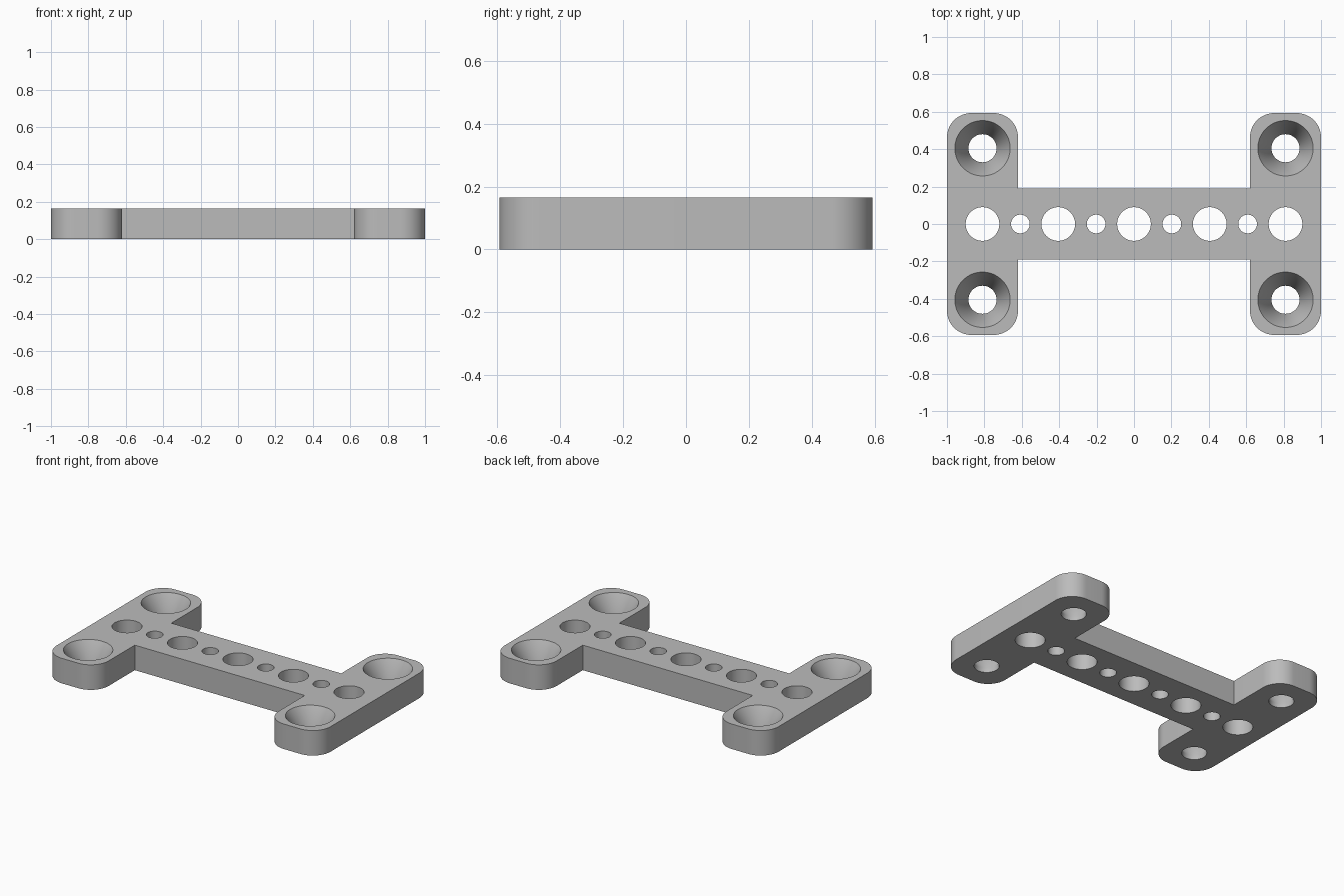
import bpy, bmesh, math

cube = bpy.data.objects.get("Cube")
if cube:
    bpy.data.objects.remove(cube)

HEIGHT = 0.165
ARM_IN, BAR_Y, END_Y = 0.62, 0.19, 0.593
RADIUS = 0.13
PITCH = 0.405          # spacing of the large holes
SEGMENTS = 64

grey = bpy.data.materials.new("plain grey")
grey.use_nodes = True
grey.diffuse_color = (0.5, 0.5, 0.5, 1)
grey.node_tree.nodes["Principled BSDF"].inputs["Base Color"].default_value = (0.5, 0.5, 0.5, 1)


def make_object(name, bm):
    bmesh.ops.recalc_face_normals(bm, faces=bm.faces)
    mesh = bpy.data.meshes.new(name)
    bm.to_mesh(mesh)
    bm.free()
    mesh.materials.append(grey)
    obj = bpy.data.objects.new(name, mesh)
    bpy.context.collection.objects.link(obj)
    return obj


def arc(cx, cy, start, steps=16):
    return [(cx + RADIUS * math.cos(start + math.pi / 2 * i / steps),
             cy + RADIUS * math.sin(start + math.pi / 2 * i / steps))
            for i in range(steps + 1)]


# H-shaped plate: one quarter outline, mirrored round the centre
quarter = (arc(1 - RADIUS, END_Y - RADIUS, 0)
           + arc(ARM_IN + RADIUS, END_Y - RADIUS, math.pi / 2)
           + [(ARM_IN, BAR_Y)])
half = quarter + [(-x, y) for x, y in reversed(quarter)]
outline = half + [(-x, -y) for x, y in half]
bm = bmesh.new()
base = bm.faces.new([bm.verts.new((x, y, 0)) for x, y in outline])
top = bmesh.ops.extrude_face_region(bm, geom=[base])
bmesh.ops.translate(bm, vec=(0, 0, HEIGHT),
                    verts=[v for v in top["geom"] if isinstance(v, bmesh.types.BMVert)])
plate = make_object("mounting_plate", bm)


# Hole cutters: lathed from (radius, height) rings
def add_hole(bm, x, y, rings):
    loops = [[bm.verts.new((x + r * math.cos(math.tau * i / SEGMENTS),
                            y + r * math.sin(math.tau * i / SEGMENTS), z))
              for i in range(SEGMENTS)] for r, z in rings]
    bm.faces.new(loops[0])
    bm.faces.new(loops[-1])
    for low, high in zip(loops, loops[1:]):
        for i in range(SEGMENTS):
            j = (i + 1) % SEGMENTS
            bm.faces.new((low[i], low[j], high[j], high[i]))


bm = bmesh.new()
for k in range(-4, 5):
    r = 0.05 if k % 2 else 0.09
    add_hole(bm, k * PITCH / 2, 0, [(r, -0.1), (r, HEIGHT + 0.1)])
for sx in (-1, 1):
    for sy in (-1, 1):
        add_hole(bm, sx * 2 * PITCH, sy * PITCH,
                 [(0.075, -0.1), (0.075, 0.03), (0.148, HEIGHT), (0.148, HEIGHT + 0.1)])
cutter = make_object("hole_cutters", bm)
cutter.hide_render = True

# Cut the holes and keep only the finished plate
mod = plate.modifiers.new("holes", 'BOOLEAN')
mod.operation = 'DIFFERENCE'
mod.solver = 'EXACT'
mod.object = cutter
bpy.context.view_layer.objects.active = plate
for obj in bpy.context.selected_objects:
    obj.select_set(False)
plate.select_set(True)
bpy.ops.object.modifier_apply(modifier=mod.name)
bpy.data.objects.remove(cutter)
bpy.ops.object.shade_smooth_by_angle(angle=math.radians(30))
